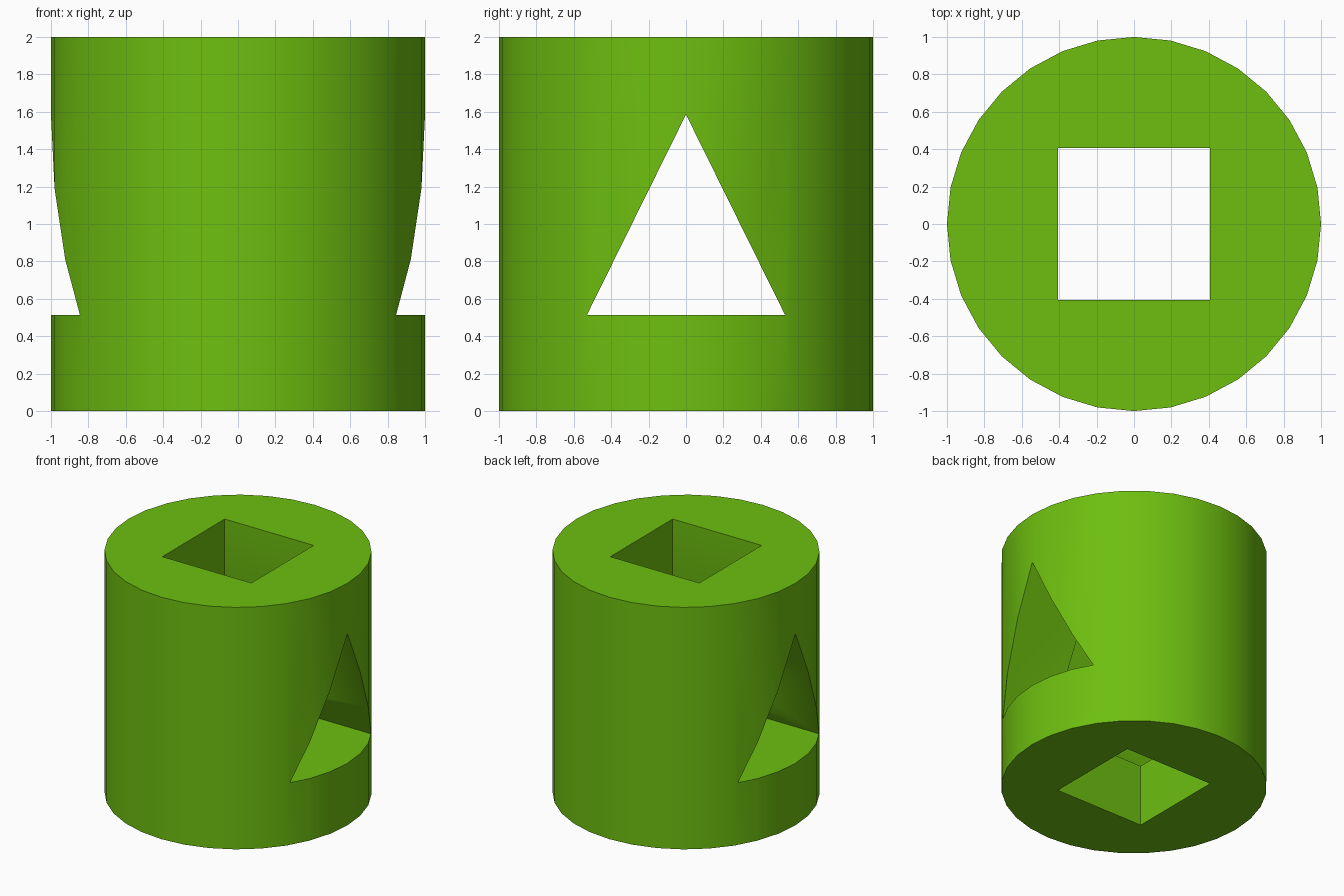
import bpy, bmesh
from mathutils import Vector

if "Cube" in bpy.data.objects:
    bpy.data.objects.remove(bpy.data.objects["Cube"])

def prism(name, profile, extrude):
    """Closed prism made by extruding a flat profile along a vector."""
    bm = bmesh.new()
    face = bm.faces.new([bm.verts.new(p) for p in profile])
    ext = bmesh.ops.extrude_face_region(bm, geom=[face], use_keep_orig=True)
    moved = [g for g in ext["geom"] if isinstance(g, bmesh.types.BMVert)]
    bmesh.ops.translate(bm, verts=moved, vec=Vector(extrude))
    bmesh.ops.recalc_face_normals(bm, faces=bm.faces)
    mesh = bpy.data.meshes.new(name)
    bm.to_mesh(mesh)
    bm.free()
    obj = bpy.data.objects.new(name, mesh)
    bpy.context.collection.objects.link(obj)
    return obj

def cut(body, cutter):
    """Subtract the cutter from the body, then remove it."""
    cutter.hide_render = True
    mod = body.modifiers.new(cutter.name, 'BOOLEAN')
    mod.operation = 'DIFFERENCE'
    mod.solver = 'EXACT'
    mod.object = cutter
    bpy.ops.object.modifier_apply(modifier=mod.name)
    bpy.data.objects.remove(cutter)

# 32-sided cylinder body
bpy.ops.mesh.primitive_cylinder_add(vertices=32, radius=1, depth=2, location=(0, 0, 1))
body = bpy.context.object
body.name = "cylinder_body"

# Square hole running straight down
h = 0.407
cut(body, prism("square_hole",
                [(-h, -h, -0.5), (h, -h, -0.5), (h, h, -0.5), (-h, h, -0.5)], (0, 0, 3)))

# Triangular tunnel running side to side
cut(body, prism("triangle_tunnel",
                [(-1.5, -0.53, 0.513), (-1.5, 0.53, 0.513), (-1.5, 0, 1.585)], (3, 0, 0)))

# Green finish, smooth sides with sharp edges
mat = bpy.data.materials.new("green")
mat.diffuse_color = (0.155, 0.52, 0.005, 1)
mat.use_nodes = True
mat.node_tree.nodes["Principled BSDF"].inputs["Base Color"].default_value = mat.diffuse_color
body.data.materials.clear()
body.data.materials.append(mat)
bpy.ops.object.shade_smooth_by_angle(angle=0.52)
